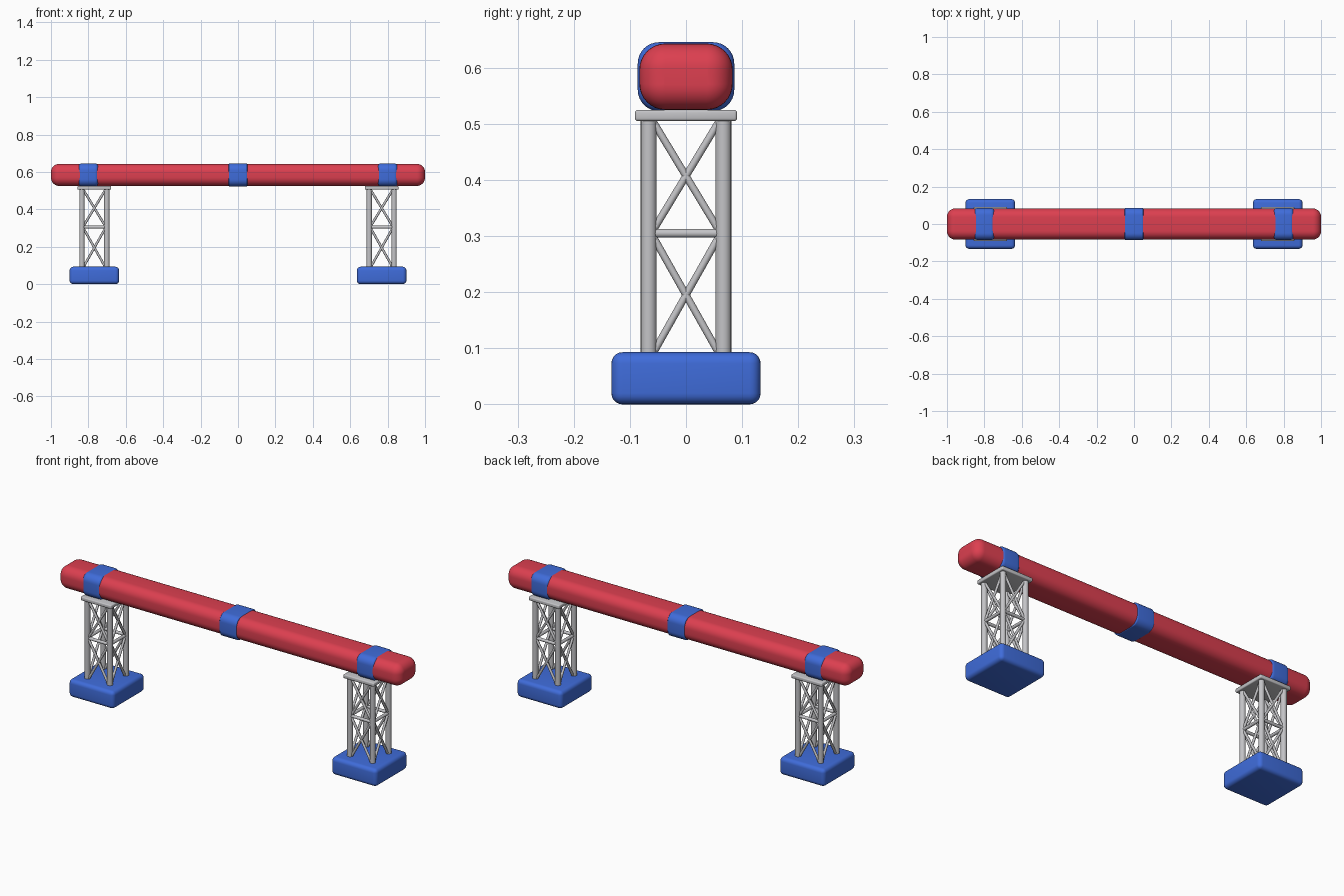
import bpy, bmesh, math
from mathutils import Vector

if "Cube" in bpy.data.objects:
    bpy.data.objects.remove(bpy.data.objects["Cube"])


def material(name, rgb):
    m = bpy.data.materials.new(name)
    m.diffuse_color = (*rgb, 1)
    m.use_nodes = True
    m.node_tree.nodes["Principled BSDF"].inputs["Base Color"].default_value = m.diffuse_color
    return m


RED = material("red", (0.72, 0.05, 0.08))
BLUE = material("blue", (0.05, 0.15, 0.70))
GREY = material("light grey", (0.55, 0.55, 0.57))


def finish(bm, name, mat, angle=40):
    bmesh.ops.recalc_face_normals(bm, faces=bm.faces)
    me = bpy.data.meshes.new(name)
    bm.to_mesh(me)
    bm.free()
    me.materials.append(mat)
    ob = bpy.data.objects.new(name, me)
    bpy.context.collection.objects.link(ob)
    bpy.ops.object.select_all(action='DESELECT')
    ob.select_set(True)
    bpy.context.view_layer.objects.active = ob
    bpy.ops.object.shade_smooth_by_angle(angle=math.radians(angle))
    return ob


def ring(bm, x, hy, hz, r, zc, n=8):
    """Rounded rectangle of vertices across the x axis."""
    vs = []
    for k, (sy, sz) in enumerate([(1, 1), (-1, 1), (-1, -1), (1, -1)]):
        for i in range(n + 1):
            a = math.pi / 2 * (k + i / n)
            vs.append(bm.verts.new((x, sy * (hy - r) + r * math.cos(a),
                                    zc + sz * (hz - r) + r * math.sin(a))))
    return vs


def rounded_bar(name, mat, xc, hx, hy, hz, zc, r, fillet, n=8):
    """Rounded bar along x with filleted ends."""
    bm = bmesh.new()
    prof = [(-hx + fillet * (1 - math.sin(a)), fillet * (1 - math.cos(a)))
            for a in [math.pi / 2 * (1 - i / n) for i in range(n + 1)]]
    prof += [(-x, d) for x, d in reversed(prof)]
    rings = [ring(bm, xc + x, hy - d, hz - d, max(r - d, 0.002), zc) for x, d in prof]
    m = len(rings[0])
    for a, b in zip(rings, rings[1:]):
        for i in range(m):
            bm.faces.new((a[i], a[(i + 1) % m], b[(i + 1) % m], b[i]))
    bm.faces.new(rings[0])
    bm.faces.new(rings[-1])
    return finish(bm, name, mat)


def rounded_box(name, mat, loc, size, r, seg=5):
    bm = bmesh.new()
    bmesh.ops.create_cube(bm, size=1)
    for v in bm.verts:
        v.co = Vector(c * s for c, s in zip(v.co, size)) + Vector(loc)
    bmesh.ops.bevel(bm, geom=bm.edges[:], offset=r, segments=seg,
                    profile=0.5, affect='EDGES')
    return finish(bm, name, mat)


def add_rod(bm, p, q, r, sides=16):
    p, q = Vector(p), Vector(q)
    d = q - p
    mat = d.to_track_quat('Z', 'Y').to_matrix().to_4x4()
    mat.translation = (p + q) / 2
    bmesh.ops.create_cone(bm, cap_ends=True, segments=sides, radius1=r,
                          radius2=r, depth=d.length, matrix=mat)


# Beam
rounded_bar("beam", RED, 0, 1.0, 0.083, 0.059, 0.584, 0.046, 0.044)

# Bands round the beam
for label, x, hx, f in (("left", -0.8, 0.055, 0.02), ("middle", 0, 0.05, 0.006),
                        ("right", 0.8, 0.055, 0.02)):
    rounded_bar(label + "_band", BLUE, x, hx, 0.086, 0.0615, 0.584, 0.038, f)

# Towers
P = 0.0665
for label, cx in (("left", -0.768), ("right", 0.768)):
    rounded_box(label + "_base", BLUE, (cx, 0, 0.0465), (0.265, 0.266, 0.093), 0.02)
    rounded_box(label + "_cap_plate", GREY, (cx, 0, 0.515), (0.18, 0.182, 0.02), 0.005, 3)

    corners = [(cx - P, -P), (cx + P, -P), (cx + P, P), (cx - P, P)]
    posts, bars, braces = bmesh.new(), bmesh.new(), bmesh.new()
    for i, (x, y) in enumerate(corners):
        u, v = corners[(i + 1) % 4]
        add_rod(posts, (x, y, 0.08), (x, y, 0.51), 0.0142, 20)
        add_rod(bars, (x, y, 0.305), (u, v, 0.305), 0.008)
        # crossed braces, two bays on each side
        for z0, z1 in ((0.077, 0.313), (0.297, 0.525)):
            z1 = min(z1, 0.517)
            add_rod(braces, (x, y, z0), (u, v, z1), 0.0065, 12)
            add_rod(braces, (x, y, z1), (u, v, z0), 0.0065, 12)
    finish(posts, label + "_posts", GREY)
    finish(bars, label + "_cross_bars", GREY)
    finish(braces, label + "_braces", GREY)
